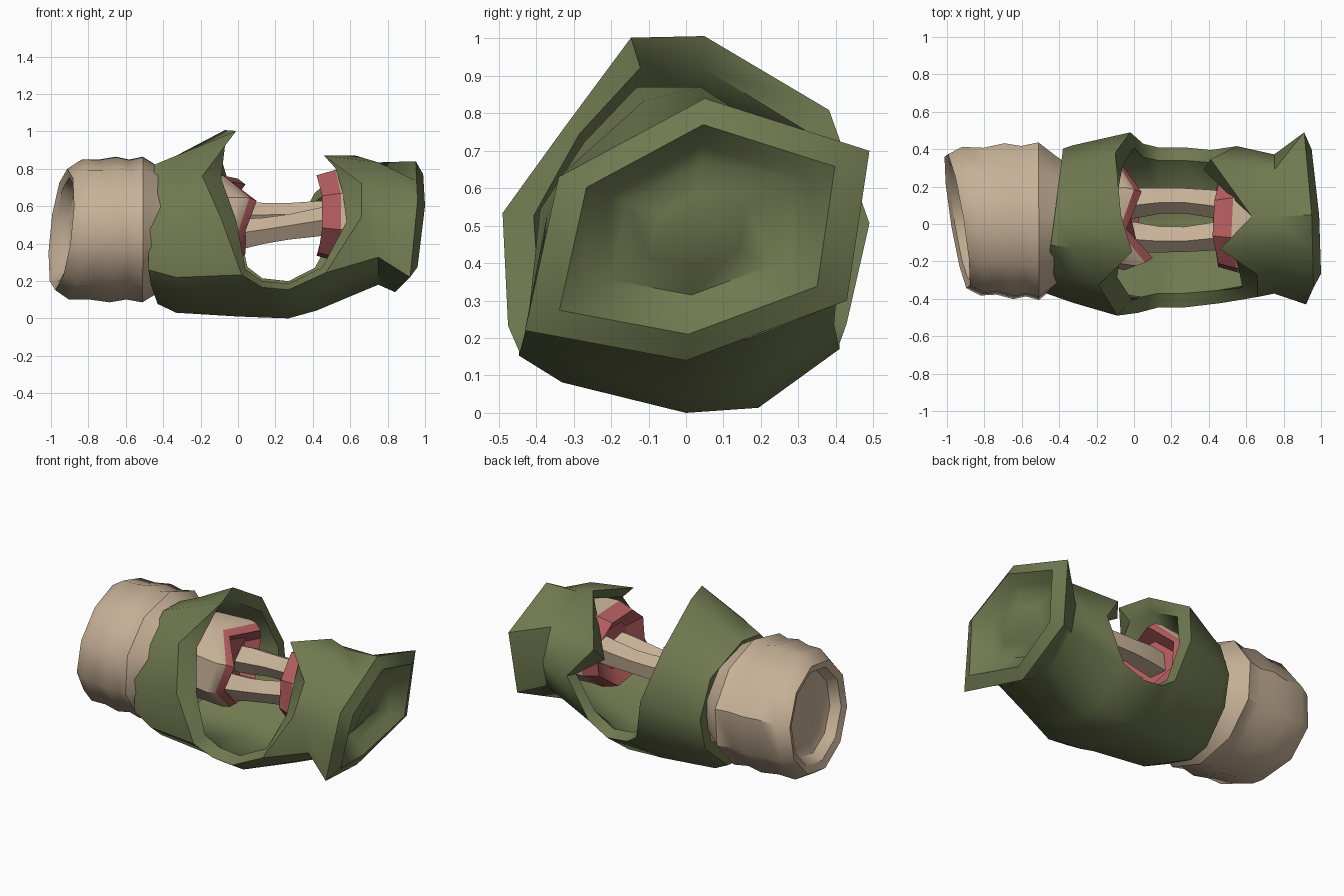
import bpy
from math import cos, sin, pi, radians

if "Cube" in bpy.data.objects:
    bpy.data.objects.remove(bpy.data.objects["Cube"])


def material(name, rgb):
    m = bpy.data.materials.new(name)
    m.use_nodes = True
    m.diffuse_color = (*rgb, 1)
    m.node_tree.nodes["Principled BSDF"].inputs["Base Color"].default_value = (*rgb, 1)
    return m


green = material("olive cloth", (.162, .19, .08))
tan = material("pale tan", (.57, .44, .31))
red = material("flesh red", (.46, .11, .115))


def build(name, verts, faces, mats, angle):
    mesh = bpy.data.meshes.new(name)
    mesh.from_pydata(verts, [], faces)
    for m in mats:
        mesh.materials.append(m)
    obj = bpy.data.objects.new(name, mesh)
    bpy.context.collection.objects.link(obj)
    bpy.ops.object.select_all(action='DESELECT')
    obj.select_set(True)
    bpy.context.view_layer.objects.active = obj
    bpy.ops.object.shade_smooth_by_angle(angle=radians(angle))
    return obj


def loft(name, rings, mats, cap_start=False, flip=False, red_from=None, angle=32):
    """Skin rings that run counter-clockwise seen from +x; the last ring is capped."""
    n = len(rings[0])
    verts = [p for r in rings for p in r]
    faces = []
    for i in range(len(rings) - 1):
        for c in range(n):
            d = (c + 1) % n
            faces.append((i*n + c, i*n + d, i*n + n + d, i*n + n + c))
    if cap_start:
        faces.append(tuple(reversed(range(n))))
    faces.append(tuple(range(len(verts) - n, len(verts))))
    if flip:
        faces = [tuple(reversed(f)) for f in faces]
    obj = build(name, verts, faces, mats, angle)
    if red_from is not None:
        for p in obj.data.polygons:
            p.material_index = int(max(p.vertices) // n >= red_from)


def ring(x, cy, cz, ry, rz, n, slant_y=0, slant_z=0, turn=0):
    pts = []
    for k in range(n):
        a = 2*pi*k/n + turn
        y, z = ry*cos(a), rz*sin(a)
        pts.append((x + slant_y*y + slant_z*z, cy + y, cz + z))
    return pts


# Torn sleeve: unit cross-section, counter-clockwise from the bottom
unit = [(0, -1), (.42, -.96), (.89, -.5), (1, 0), (.78, .6), (.1, 1),
        (-.3, 1), (-.7, .57), (-1, .05), (-.97, -.55), (-.72, -.76)]
# x, half width, bottom, top
spine = [(-.5, .36, .11, .8), (-.33, .42, .03, .87), (-.12, .49, .01, 1.01),
         (.02, .49, .01, 1), (.13, .46, .005, .72), (.27, .46, 0, .68),
         (.45, .44, .05, .87), (.66, .39, .18, .87), (.76, .37, .18, .83)]
left_edge = [0, .02, .05, -.02, -.1, -.07, -.01, -.19, -.09, .02, .01]
right_edge = [.42, .41, .41, .55, .41, .63, .46, .66, .66, .47, .42]
# How far the inner rim leans towards the window
lean = [0, 0, 0, .02, .04, -.04, -.06, .1, .08, .02, 0]
# Hexagonal cuff end
cuff = [(.84, 0, .14), (.89, .43, .3), (.91, .49, .7),
        (.95, .05, .84), (.96, -.34, .63), (.92, -.43, .22)]


def section(x, c, scale):
    x0 = min(max(x, spine[0][0]), spine[-1][0])
    for a, b in zip(spine, spine[1:]):
        if x0 <= b[0]:
            t = (x0 - a[0]) / (b[0] - a[0])
            w, lo, hi = (p + (q - p)*t for p, q in zip(a[1:], b[1:]))
            break
    u, v = unit[c]
    return (x, scale*w*u, (lo + hi)/2 + scale*(hi - lo)/2*v)


def cuff_inset(s, dx):
    return [(x + dx, .03 + (y - .03)*s, .49 + (z - .49)*s) for x, y, z in cuff]


def mix(a, b):
    return tuple((p + q)/2 for p, q in zip(a, b))


def shell(scale, leaning):
    """All rows of one skin of the sleeve, from the stump to the cuff."""
    h = cuff_inset(scale, (scale - 1)*.3)
    end = [h[0], mix(h[0], h[1]), h[1], mix(h[1], h[2]), h[2], h[3],
           mix(h[3], h[4]), h[4], mix(h[4], h[5]), h[5], mix(h[5], h[0])]
    rows = [[], [], [], [], [], [], [], end]
    for c in range(n):
        stations = [-.43 + .05*unit[c][0], -.33, left_edge[c] + leaning*lean[c],
                    .13, .27, right_edge[c] - leaning*lean[c], .75]
        for row, x in zip(rows, stations):
            row.append(section(x, c, scale))
    return [p for row in rows for p in row]


n = len(unit)
outer, inner = shell(1, 0), shell(.83, 1)
faces = []
for i in range(7):
    for c in range(n):
        # the window leaves only the trough columns
        if 2 <= i <= 4 and 2 <= c <= 8:
            continue
        d = (c + 1) % n
        faces.append((i*n + c, i*n + d, i*n + n + d, i*n + n + c))
edges = {(f[k], f[(k + 1) % 4]) for f in faces for k in range(4)}
off = len(outer)
lining = [tuple(v + off for v in reversed(f)) for f in faces]
rim = [(b, a, a + off, b + off) for a, b in sorted(edges) if (b, a) not in edges]
build("torn_sleeve", outer + inner, faces + lining + rim, [green], 42)

# Recessed cuff end
loft("cuff_end", [cuff_inset(1, 0), cuff_inset(.8, .04), cuff_inset(.64, -.02),
                  cuff_inset(.5, -.06), cuff_inset(.28, -.03)], [green], angle=60)

# Bare arm stump with a hollow, slanted end
profile = [(-.86, .14, .13), (-.85, .22, .19), (-.87, .28, .25), (-.93, .32, .28),
           (-.945, .37, .325), (-.87, .41, .375), (-.77, .405, .375), (-.67, .43, .39),
           (-.59, .415, .375), (-.51, .435, .39), (-.43, .37, .34), (-.3, .27, .27)]
rings = []
for x, ry, rz in profile:
    k = min(1, max(0, (-.5 - x)/.4))
    rings.append(ring(x, .015, .475, ry, rz, 10, -.16*k, .11*k, .25))
loft("arm_stump", rings, [tan], cap_start=True, angle=38)


# Torn flesh ends: tan collar, red lip, hollow red core, with a jagged edge
def flesh(name, cy, cz, profile, jag, flip):
    rings = []
    for i, (x, ry, rz) in enumerate(profile):
        r = ring(x, cy, cz, ry, rz, 8, turn=.3)
        if i > 0:
            r = [(px + j, y, z) for (px, y, z), j in zip(r, jag)]
        rings.append(r)
    loft(name, rings, [tan, red], flip=flip, red_from=3)


flesh("left_flesh", .05, .53,
      [(-.34, .25, .25), (-.08, .31, .25), (-.03, .29, .245), (.01, .26, .21), (-.07, .19, .15)],
      [-.06, .03, -.05, .09, .03, .03, 0, -.06], False)
flesh("right_flesh", .01, .55,
      [(.74, .28, .26), (.6, .29, .25), (.52, .28, .255), (.42, .25, .225), (.48, .15, .14)],
      [.04, .01, 0, .03, .03, .01, 0, .03], True)


# Two bowed forearm bones
def bone(name, y, z0, z1, bow):
    stations = [(-.15, .085), (.03, .085), (.14, .074), (.27, .072), (.42, .08), (.55, .085)]
    rings = []
    for x, r in stations:
        t = (x + .15)/.7
        rings.append(ring(x, y + bow*sin(pi*t), z0 + (z1 - z0)*t, r, r, 5, turn=.5))
    loft(name, rings, [tan], cap_start=True)


bone("front_bone", -.04, .42, .53, -.04)
bone("back_bone", .09, .54, .55, .04)
